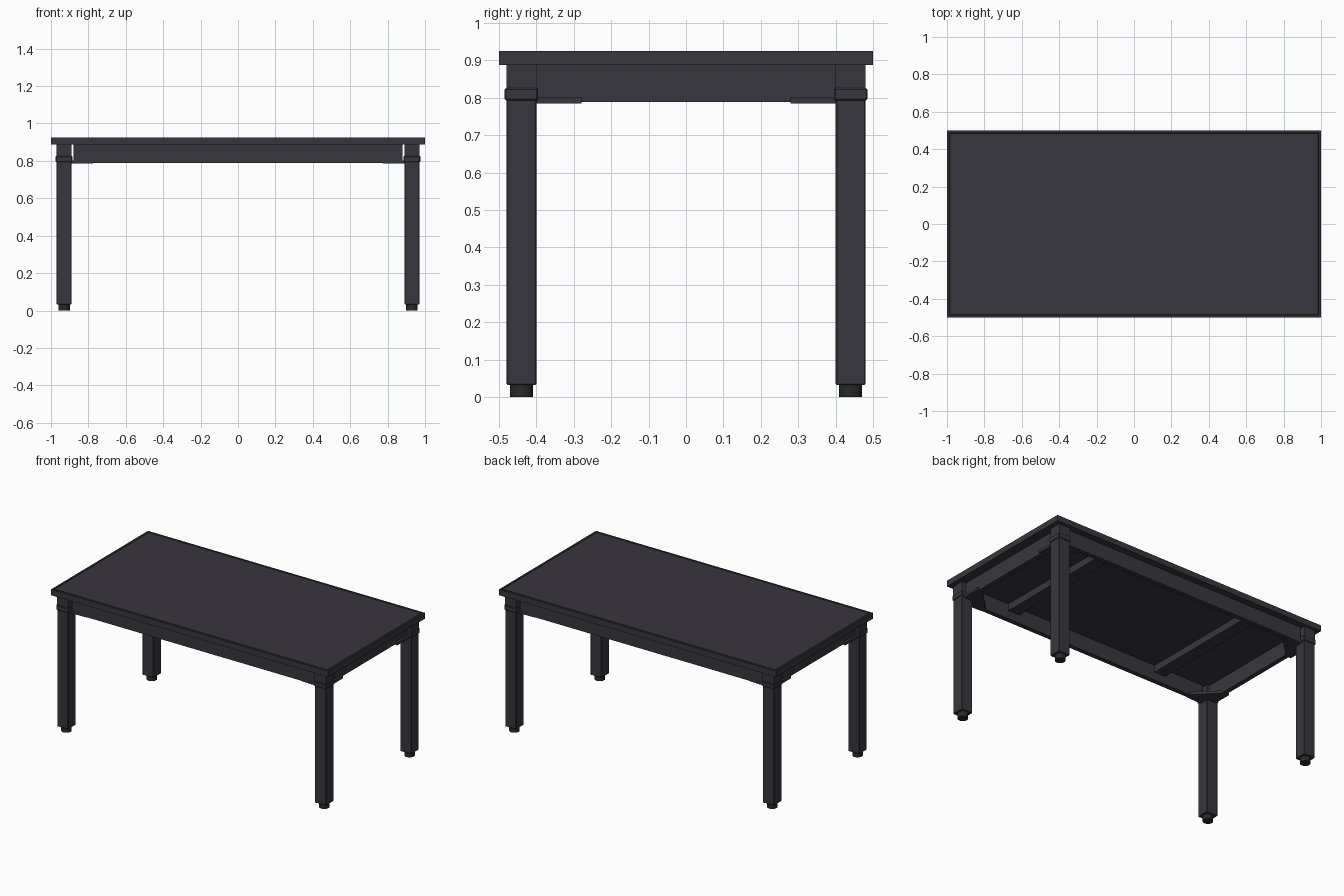
import bpy, bmesh, math

if "Cube" in bpy.data.objects:
    bpy.data.objects.remove(bpy.data.objects["Cube"])


def material(name, rgb):
    m = bpy.data.materials.new(name)
    m.diffuse_color = (*rgb, 1)
    m.use_nodes = True
    m.node_tree.nodes["Principled BSDF"].inputs["Base Color"].default_value = m.diffuse_color
    return m


CHARCOAL = material("charcoal", (0.039, 0.037, 0.047))
EDGE = material("dark_edge", (0.026, 0.026, 0.029))
RUBBER = material("black_rubber", (0.022, 0.022, 0.022))


def finish(name, bm, *mats):
    bmesh.ops.recalc_face_normals(bm, faces=bm.faces)
    me = bpy.data.meshes.new(name)
    bm.to_mesh(me)
    bm.free()
    for m in mats:
        me.materials.append(m)
    ob = bpy.data.objects.new(name, me)
    bpy.context.collection.objects.link(ob)
    return ob


def box(name, x, y, z, mat=CHARCOAL, bevel=0.0):
    """Box from (min, max) ranges."""
    bm = bmesh.new()
    bmesh.ops.create_cube(bm, size=1)
    for v in bm.verts:
        v.co = [r[0] if c < 0 else r[1] for c, r in zip(v.co, (x, y, z))]
    if bevel:
        bmesh.ops.bevel(bm, geom=bm.edges[:], offset=bevel, segments=1,
                        affect='EDGES', profile=0.5)
    return finish(name, bm, mat)


def mid(c, h):
    return (c - h, c + h)


# Table top: slab with a rim and a shallow groove around the inner panel
bm = bmesh.new()
bmesh.ops.create_cube(bm, size=1)
for v in bm.verts:
    v.co = (v.co.x * 2, v.co.y, 0.887 if v.co.z < 0 else 0.925)
bm.faces.ensure_lookup_table()
top = max(bm.faces, key=lambda f: f.calc_center_median().z)
for width, drop in ((0.018, 0), (0.003, -0.003), (0.003, 0.003)):
    rim = bmesh.ops.inset_region(bm, faces=[top], thickness=width)
    for v in top.verts:
        v.co.z += drop
    for f in rim["faces"]:
        f.material_index = 1
finish("table_top", bm, CHARCOAL, EDGE)

# Legs, collars, feet and corner plates
LX, LY = 0.93, 0.44
for sx in (-1, 1):
    for sy in (-1, 1):
        cx, cy = sx * LX, sy * LY
        box("leg", mid(cx, 0.04), mid(cy, 0.04), (0.032, 0.80), bevel=0.003)
        box("leg_head", mid(cx, 0.04), mid(cy, 0.04), (0.80, 0.887))
        box("leg_collar", mid(cx, 0.045), mid(cy, 0.045), (0.793, 0.826), bevel=0.004)

        # Round foot
        bm = bmesh.new()
        bmesh.ops.create_cone(bm, cap_ends=True, segments=32, radius1=0.031,
                              radius2=0.031, depth=0.034)
        bmesh.ops.translate(bm, verts=bm.verts, vec=(cx, cy, 0.017))
        foot = finish("foot", bm, RUBBER)
        for p in foot.data.polygons:
            p.use_smooth = abs(p.normal.z) < 0.5

        # Corner plate with a diagonal inner edge
        outline = [(0.955, 0.46), (0.955, 0.28), (0.915, 0.28),
                   (0.775, 0.42), (0.775, 0.455), (0.88, 0.46)]
        bm = bmesh.new()
        face = bm.faces.new([bm.verts.new((sx * x, sy * y, 0.785)) for x, y in outline])
        ext = bmesh.ops.extrude_face_region(bm, geom=[face])
        for v in ext["geom"]:
            if isinstance(v, bmesh.types.BMVert):
                v.co.z = 0.802
        finish("corner_plate", bm, CHARCOAL)

# Aprons
for s in (-1, 1):
    box("long_apron", (-0.88, 0.88), mid(s * 0.442, 0.015), (0.788, 0.887))
    box("side_apron", mid(s * 0.925, 0.015), (-0.402, 0.402), (0.788, 0.887))

# Cross braces under the top
for s in (-1, 1):
    box("cross_brace", mid(s * 0.555, 0.04), (-0.428, 0.428), (0.842, 0.887))
